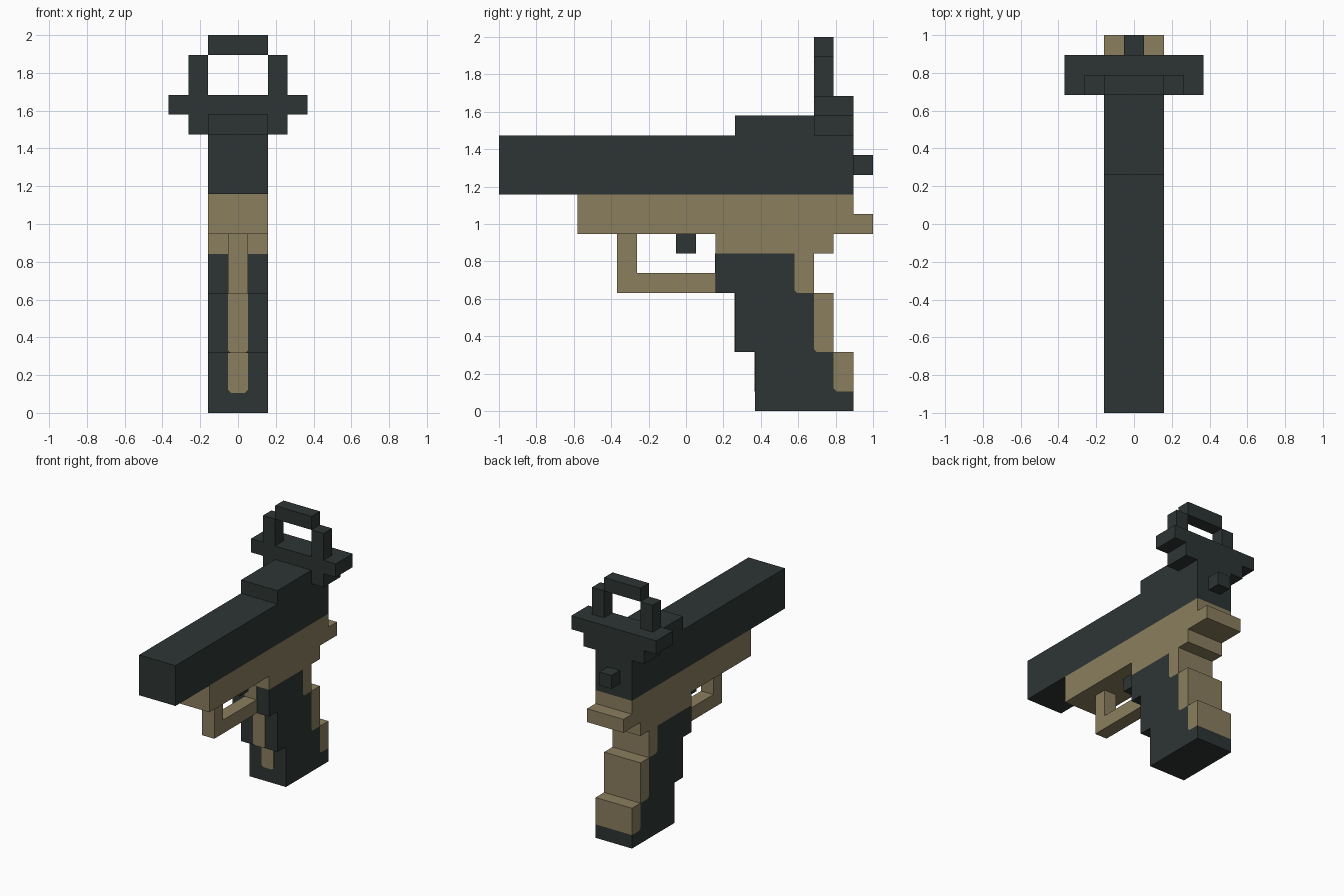
import bpy, bmesh
from mathutils import Vector

if "Cube" in bpy.data.objects:
    bpy.data.objects.remove(bpy.data.objects["Cube"])

U = 2 / 19  # one block of the blocky grid


def material(name, rgb):
    m = bpy.data.materials.new(name)
    m.diffuse_color = (*rgb, 1)
    m.use_nodes = True
    m.node_tree.nodes["Principled BSDF"].inputs["Base Color"].default_value = m.diffuse_color
    return m


DARK = material("dark gunmetal", (0.026, 0.036, 0.034))
TAN = material("tan polymer", (0.254, 0.209, 0.112))


def prism(name, mat, axis, profile, a, b):
    """Extrude a profile in grid units from a to b.
    axis 'x': profile is (y, z); axis 'y': profile is (x, z).
    Grid y runs 0..19 from front to back, x is centred, z starts at the floor."""
    def place(p, d):
        x, y = (d, p[0]) if axis == 'x' else (p[0], d)
        return Vector((x, y - 9.5, p[1])) * U
    bm = bmesh.new()
    face = bm.faces.new([bm.verts.new(place(p, a)) for p in profile])
    ext = bmesh.ops.extrude_face_region(bm, geom=[face])
    moved = [v for v in ext["geom"] if isinstance(v, bmesh.types.BMVert)]
    step = Vector((b - a, 0, 0)) if axis == 'x' else Vector((0, b - a, 0))
    bmesh.ops.translate(bm, verts=moved, vec=step * U)
    bmesh.ops.recalc_face_normals(bm, faces=bm.faces[:])
    me = bpy.data.meshes.new(name)
    bm.to_mesh(me)
    bm.free()
    me.materials.append(mat)
    ob = bpy.data.objects.new(name, me)
    bpy.context.collection.objects.link(ob)
    return ob


def rect(u0, u1, z0, z1):
    return [(u0, z0), (u1, z0), (u1, z1), (u0, z1)]


W, N, C = 1.5, 0.5, 0.15  # body half width, narrow half width, small corner cut

# Slide with raised rear block, and hammer
prism("slide", DARK, 'x', [(0, 11), (18, 11), (18, 14), (16, 14), (16, 15),
                           (12, 15), (12, 14), (0, 14)], -W, W)
prism("hammer", DARK, 'x', rect(18, 19, 12, 13), -N, N)

# Rear sight: winged base, two posts and a top bar
half = [(2.5, 14), (2.5, 15), (3.5, 15), (3.5, 16)]
prism("sight_base", DARK, 'y', half + [(-x, z) for x, z in reversed(half)], 16, 18)
for side, x0 in (("left", -2.5), ("right", 1.5)):
    prism("sight_post_" + side, DARK, 'y', rect(x0, x0 + 1, 16, 18), 16, 17)
prism("sight_top_bar", DARK, 'y', rect(-1.5, 1.5, 18, 19), 16, 17)

# Frame with rear tang
prism("frame", TAN, 'x', [(4, 9), (11, 9), (11, 8), (17, 8), (17, 9), (19, 9),
                          (19, 10), (18, 10), (18, 11), (4, 11)], -W, W)

# Trigger and its guard
prism("trigger_guard", TAN, 'x', [(6, 6), (11, 6), (11, 7), (7, 7), (7, 9), (6, 9)], -N, N)
prism("trigger", DARK, 'x', rect(9, 10, 8, 9), -N, N)

# Stepped grip
prism("grip", DARK, 'x', [(13, 0), (18, 0), (18, 1), (17 + C, 1), (17, 1 + C), (17, 3),
                          (16 + C, 3), (16, 3 + C), (16, 6), (15 + C, 6), (15, 6 + C),
                          (15, 8), (11, 8), (11, 6), (12, 6), (12, 3), (13, 3)], -W, W)

# Tan backstrap blocks and front strips, one per grip step
for i, (y, z0, z1) in enumerate([(15, 6, 8), (16, 3, 6), (17, 1, 3)]):
    prism(f"backstrap_{i + 1}", TAN, 'x', [(y, z0 + C), (y + C, z0), (y + 1, z0),
                                           (y + 1, z1), (y, z1)], -W, W)
    front = y - 4
    prism(f"front_strip_{i + 1}", TAN, 'y',
          [(-N, z0 + C), (-N + C, z0), (N - C, z0), (N, z0 + C), (N, z1), (-N, z1)],
          front - 0.03, front + 0.03)
